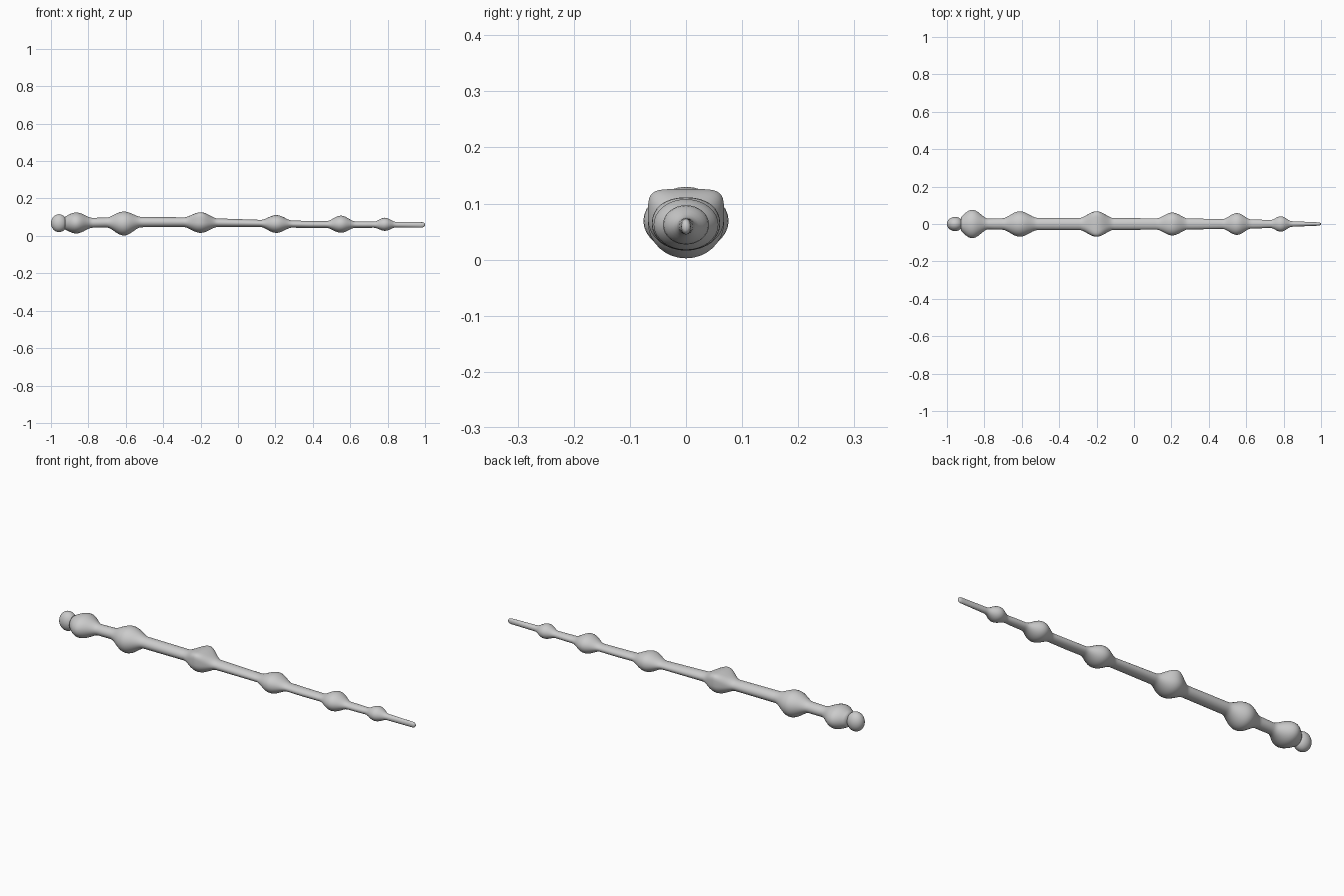
import bpy, bmesh, math

if "Cube" in bpy.data.objects:
    bpy.data.objects.remove(bpy.data.objects["Cube"])

SIDES = 32

# bare shaft: x, half width, bottom z, top z
SHAFT = [(-0.93, .022, .042, .094), (-0.75, .030, .044, .097), (-0.54, .033, .046, .102),
         (-0.28, .033, .047, .099), (0.14, .030, .047, .085), (0.38, .028, .042, .080),
         (0.68, .023, .043, .077), (0.84, .015, .045, .075), (0.985, .009, .045, .073)]

# knots: x, reach, half width, bottom z, top z, squareness of the top
KNOTS = [(-0.865, .085, .076, .013, .125, 1.0), (-0.61, .090, .068, .002, .130, 1.0),
         (-0.20, .088, .068, .016, .126, .38), (0.205, .082, .061, .016, .111, .9),
         (0.55, .074, .058, .017, .108, 1.0), (0.785, .056, .041, .027, .097, 1.0)]


def shaft_at(x):
    x = min(max(x, SHAFT[0][0]), SHAFT[-1][0])
    for a, b in zip(SHAFT, SHAFT[1:]):
        if x <= b[0]:
            t = (x - a[0]) / (b[0] - a[0])
            return [p + (q - p) * t for p, q in zip(a[1:], b[1:])]


def section(x):
    """Half width, bottom, top and top exponent at x, with knots swelling out."""
    dims, power = shaft_at(x), 1.0
    for kx, reach, w, lo, hi, sq in KNOTS:
        d = abs(x - kx) / reach
        if d < 1:
            f = math.cos(d * math.pi / 2) ** 1.6
            dims = [p + (q - p) * f for p, q in zip(dims, (w, lo, hi))]
            power = 1 + (sq - 1) * f
    return dims, power


def spow(v, p):
    return math.copysign(abs(v) ** p, v)


def finish(bm, name):
    bmesh.ops.recalc_face_normals(bm, faces=bm.faces)
    me = bpy.data.meshes.new(name)
    bm.to_mesh(me)
    bm.free()
    me.shade_smooth()
    ob = bpy.data.objects.new(name, me)
    bpy.context.collection.objects.link(ob)
    return ob


# knotted shaft, lofted along x
bm = bmesh.new()
stations = [(-0.925 + i * 0.01, 1.0) for i in range(192)] + [(0.994, .85), (0.999, .45)]
rings = []
for x, scale in stations:
    (w, lo, hi), power = section(x)
    mid, ring = .5 * (lo + hi), []
    for k in range(SIDES):
        a = 2 * math.pi * k / SIDES
        c, s = math.cos(a), math.sin(a)
        p = power if s > 0 else 1.0
        ring.append(bm.verts.new((x, w * scale * spow(c, p), mid + (hi - mid) * scale * spow(s, p))))
    rings.append(ring)
for r, q in zip(rings, rings[1:]):
    for k in range(SIDES):
        n = (k + 1) % SIDES
        bm.faces.new((r[k], r[n], q[n], q[k]))
bm.faces.new(rings[0])
bm.faces.new(rings[-1])
finish(bm, "knotted_shaft")

# rounded pommel at the handle end
bm = bmesh.new()
bmesh.ops.create_uvsphere(bm, u_segments=32, v_segments=16, radius=1)
for v in bm.verts:
    v.co = (-0.957 + .043 * v.co.x, .038 * v.co.y, .068 + .048 * v.co.z)
finish(bm, "pommel")
